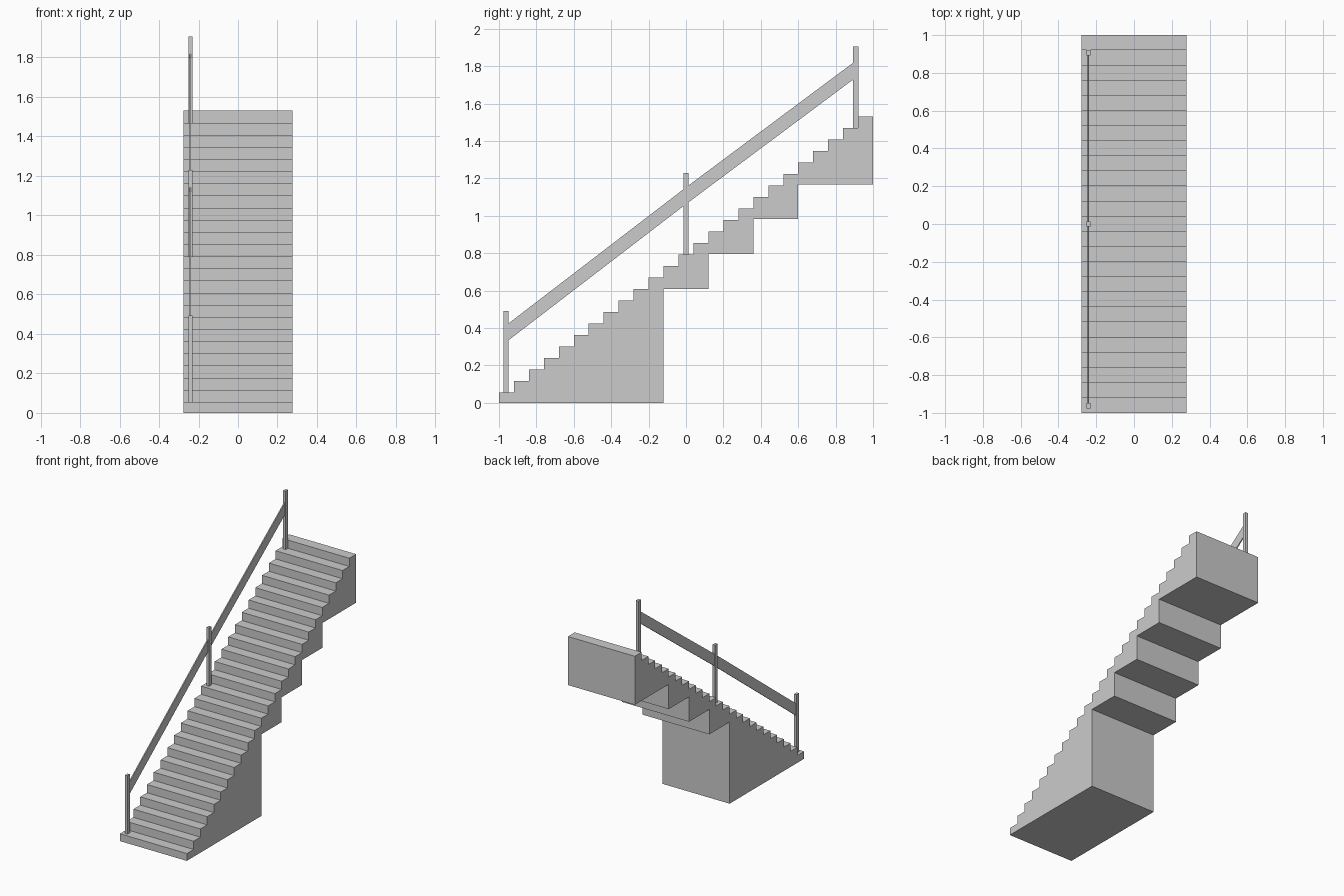
import bpy, bmesh

if "Cube" in bpy.data.objects:
    bpy.data.objects.remove(bpy.data.objects["Cube"])

STEPS, RUN, RISE, FIRST = 25, 0.08, 0.06146, 0.055


def extrude_x(name, profile, x0, x1):
    """Extrude a closed (y, z) profile between x0 and x1."""
    bm = bmesh.new()
    face = bm.faces.new([bm.verts.new((x0, y, z)) for y, z in profile])
    ext = bmesh.ops.extrude_face_region(bm, geom=[face])
    verts = [v for v in ext["geom"] if isinstance(v, bmesh.types.BMVert)]
    bmesh.ops.translate(bm, verts=verts, vec=(x1 - x0, 0, 0))
    bmesh.ops.recalc_face_normals(bm, faces=bm.faces)
    mesh = bpy.data.meshes.new(name)
    bm.to_mesh(mesh)
    bm.free()
    obj = bpy.data.objects.new(name, mesh)
    bpy.context.collection.objects.link(obj)
    return obj


def step_z(i):
    return FIRST + i * RISE


# Stair body: stepped top, coarse stepped underside
profile = [(-1, 0)]
for i in range(STEPS):
    y = -1 + i * RUN
    profile += [(y, step_z(i)), (y + RUN, step_z(i))]
profile += [(1, 1.167), (0.6, 1.167), (0.6, 0.982), (0.36, 0.982),
            (0.36, 0.796), (0.12, 0.796), (0.12, 0.61), (-0.12, 0.61), (-0.12, 0)]
extrude_x("stairs", profile, -0.277, 0.277)

# Railing posts: (name, centre y, step they stand on)
posts = [("lower_post", -0.962, 0), ("middle_post", 0.0, 12), ("upper_post", 0.907, 23)]
for name, y, i in posts:
    z0, z1 = step_z(i), step_z(i) + 0.437
    extrude_x(name, [(y - 0.014, z0), (y + 0.014, z0), (y + 0.014, z1), (y - 0.014, z1)],
              -0.251, -0.231)

# Slanted handrail boards, one between each pair of posts
for name, (_, ya, ia), (_, yb, ib) in (("lower_rail", posts[0], posts[1]),
                                      ("upper_rail", posts[1], posts[2])):
    za, zb = step_z(ia) + 0.27, step_z(ib) + 0.27
    extrude_x(name, [(ya, za), (yb, zb), (yb, zb + 0.09), (ya, za + 0.09)], -0.245, -0.237)
